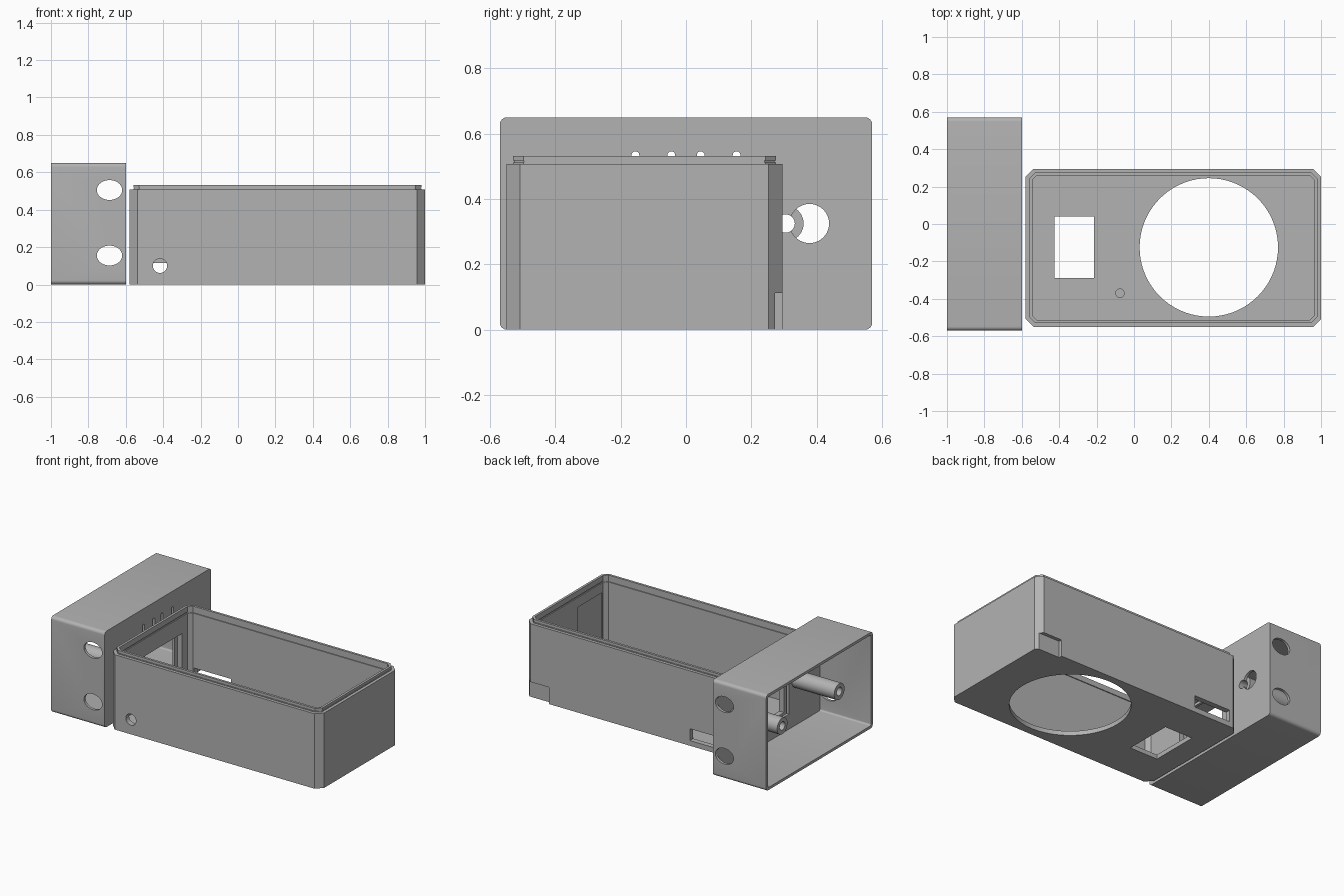
import bpy
import bmesh
from math import cos, sin, pi
from mathutils import Vector

cube = bpy.data.objects.get("Cube")
if cube:
    bpy.data.objects.remove(cube, do_unlink=True)

grey = bpy.data.materials.new("plain_grey")
grey.use_nodes = True
GREY = (0.45, 0.45, 0.45, 1)
grey.diffuse_color = GREY
grey.node_tree.nodes["Principled BSDF"].inputs["Base Color"].default_value = GREY


def prism(name, outline, axis, lo, hi):
    """Extrude a flat outline along an axis; outline axes are the other two in xyz order."""
    def place(p, d):
        c = list(p)
        c.insert("xyz".index(axis), d)
        return Vector(c)
    bm = bmesh.new()
    face = bm.faces.new([bm.verts.new(place(p, lo)) for p in outline])
    grown = bmesh.ops.extrude_face_region(bm, geom=[face])["geom"]
    shift = place((0, 0), hi - lo)
    bmesh.ops.translate(bm, vec=shift, verts=[v for v in grown if isinstance(v, bmesh.types.BMVert)])
    bmesh.ops.recalc_face_normals(bm, faces=bm.faces)
    mesh = bpy.data.meshes.new(name)
    bm.to_mesh(mesh)
    bm.free()
    mesh.materials.append(grey)
    obj = bpy.data.objects.new(name, mesh)
    bpy.context.collection.objects.link(obj)
    return obj


def rect(a0, a1, b0, b1):
    return [(a0, b0), (a1, b0), (a1, b1), (a0, b1)]


def rounded(a0, a1, b0, b1, r, steps=6):
    """Rectangle with rounded corners; one step gives chamfers."""
    centres = [(a1 - r, b1 - r), (a0 + r, b1 - r), (a0 + r, b0 + r), (a1 - r, b0 + r)]
    return [(ca + r * cos(t), cb + r * sin(t))
            for q, (ca, cb) in enumerate(centres)
            for t in [(q + k / steps) * pi / 2 for k in range(steps + 1)]]


def ellipse(a, b, ra, rb=None, n=40):
    return [(a + ra * cos(2 * pi * k / n), b + (rb or ra) * sin(2 * pi * k / n)) for k in range(n)]


def combine(target, tool, operation="DIFFERENCE"):
    mod = target.modifiers.new("combine", "BOOLEAN")
    mod.operation = operation
    mod.solver = "EXACT"
    mod.object = tool
    bpy.context.view_layer.objects.active = target
    bpy.ops.object.modifier_apply(modifier=mod.name)
    bpy.data.objects.remove(tool, do_unlink=True)


def cut(target, outline, axis, lo, hi):
    combine(target, prism("cutter", outline, axis, lo, hi))


# Main case: chamfered shell with a stepped lip
X0, X1, Y0, Y1 = -0.58, 1.0, -0.55, 0.295


def case_outline(inset):
    return rounded(X0 + inset, X1 - inset, Y0 + inset, Y1 - inset, 0.042 - inset * 0.5, 1)


case = prism("main_case", case_outline(0), "z", 0, 0.507)
combine(case, prism("lip", case_outline(0.02), "z", 0.45, 0.532), "UNION")
cut(case, case_outline(0.036), "z", 0.03, 0.7)
# Snap grooves inside and outside the lip
cut(case, case_outline(0.03), "z", 0.485, 0.495)
groove = prism("groove", case_outline(-0.02), "z", 0.512, 0.518)
combine(groove, prism("core", case_outline(0.024), "z", 0.4, 0.6))
combine(case, groove)

# Floor openings
cut(case, ellipse(0.4, -0.125, 0.37, n=72), "z", -0.1, 0.1)
cut(case, rect(-0.425, -0.215, -0.29, 0.04), "z", -0.1, 0.1)

# Wall openings: front hole, back slot, side window, corner recess, inner panel
cut(case, ellipse(-0.417, 0.1, 0.038), "y", -0.7, -0.4)
cut(case, rect(-0.51, -0.235, 0.035, 0.115), "y", 0.2, 0.4)
cut(case, rect(-0.22, 0.18, 0.12, 0.37), "x", -0.7, -0.5)
cut(case, rect(0.82, 1.1, -0.1, 0.113), "y", 0.272, 0.4)
cut(case, rect(-0.48, -0.22, 0.1, 0.42), "x", 0.9, 0.97)

# Floor details inside the case
floor_boss = prism("floor_boss", ellipse(-0.075, -0.37, 0.025), "z", 0.025, 0.06)
floor_pad = prism("floor_pad", rect(0.815, 0.965, -0.02, 0.26), "z", 0.025, 0.038)

# Side housing, open towards -x
housing = prism("side_housing", rounded(-0.57, 0.57, 0, 0.65, 0.022), "x", -1, -0.6)
cut(housing, rounded(-0.552, 0.552, 0.018, 0.632, 0.012), "x", -1.2, -0.618)
for z in (0.155, 0.505):
    cut(housing, ellipse(-0.687, z, 0.068, 0.053), "y", -0.8, 0.8)
cut(housing, rect(-0.22, 0.18, 0.12, 0.37), "x", -0.7, -0.5)
cut(housing, ellipse(0.378, 0.325, 0.06), "x", -0.7, -0.5)
for y in (-0.155, -0.045, 0.045, 0.155):
    cut(housing, rounded(y - 0.012, y + 0.012, 0.43, 0.546, 0.0119), "x", -0.7, -0.5)

# Hollow screw posts inside the housing
posts = []
for side, y in (("front", -0.305), ("back", 0.305)):
    cut(housing, ellipse(y, 0.325, 0.028), "x", -0.7, -0.5)
    post = prism(side + "_screw_post", ellipse(y, 0.325, 0.055), "x", -0.935, -0.618)
    cut(post, ellipse(y, 0.325, 0.028), "x", -1.1, -0.5)
    posts.append(post)

# Smooth the round surfaces, keep the edges sharp
bpy.ops.object.select_all(action="DESELECT")
for obj in [case, housing, floor_boss, floor_pad] + posts:
    obj.select_set(True)
    bpy.context.view_layer.objects.active = obj
bpy.ops.object.shade_smooth_by_angle(angle=pi / 6)
